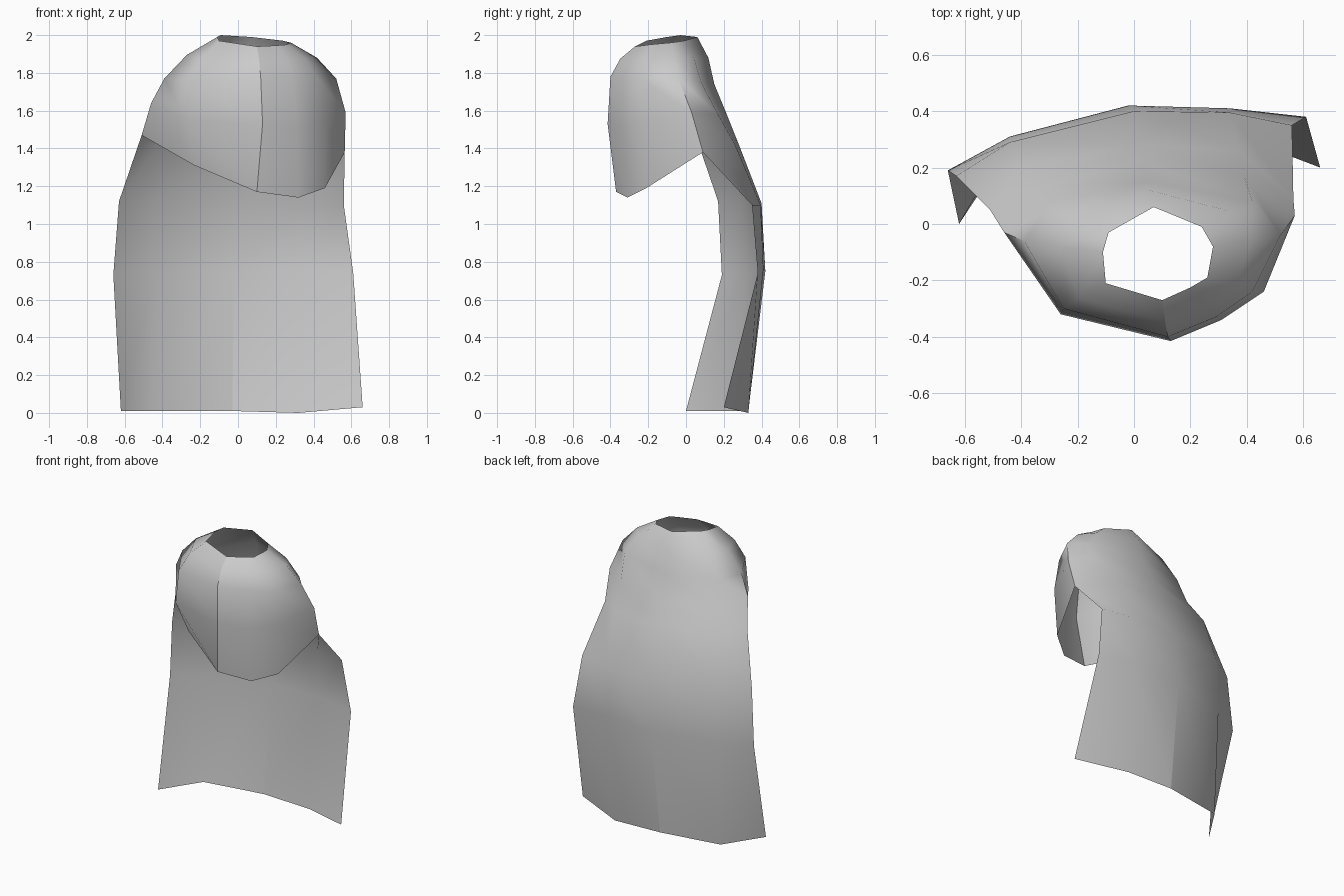
import bpy
import bmesh
from mathutils import Vector

if "Cube" in bpy.data.objects:
    bpy.data.objects.remove(bpy.data.objects["Cube"])

# Cowl rings, counter-clockwise from the left side: left, 4 front, right, 3 back
neck = [(-.11, -.10, 1.99), (-.10, -.21, 1.97), (.10, -.27, 1.94), (.20, -.225, 1.945),
        (.26, -.19, 1.95), (.28, -.08, 1.96), (.24, -.01, 1.97), (.07, .06, 1.99), (-.09, -.03, 2.0)]
shoulder = [(-.39, -.06, 1.77), (-.25, -.30, 1.76), (.12, -.40, 1.78), (.29, -.33, 1.78),
            (.42, -.24, 1.77), (.52, -.04, 1.77), (.42, .08, 1.75), (.05, .15, 1.74), (-.29, .08, 1.75)]
chest = [(-.46, -.03, 1.64), (-.26, -.32, 1.54), (.13, -.415, 1.53), (.31, -.34, 1.52),
         (.46, -.24, 1.54), (.57, .03, 1.59), (.39, .17, 1.58), (.03, .22, 1.57), (-.33, .13, 1.58)]
hem = [(-.51, .05, 1.47), (-.23, -.22, 1.31), (.10, -.37, 1.17), (.32, -.31, 1.14),
       (.46, -.21, 1.19), (.565, .09, 1.38), (.37, .26, 1.42), (.02, .28, 1.42), (-.41, .20, 1.44)]

# Back drape rows: right edge, back right, back middle, back left, left edge
drape = [
    [(.56, .35, 1.10), (.34, .395, 1.10), (0, .40, 1.11), (-.44, .29, 1.12), (-.63, .17, 1.12)],
    [(.61, .38, .74), (.34, .41, .76), (-.02, .42, .75), (-.44, .31, .74), (-.66, .19, .73)],
    [(.66, .20, .03), (.32, .33, 0), (-.03, .33, .01), (-.45, .26, .01), (-.62, 0, .01)],
]


def bulged_middle(upper, lower):
    """Ring halfway between two others, pushed slightly outward and up."""
    mids = [(Vector(a) + Vector(b)) / 2 for a, b in zip(upper, lower)]
    c = sum(mids, Vector()) / len(mids)
    return [Vector((c.x + (p.x - c.x) * 1.06, c.y + (p.y - c.y) * 1.06, p.z + .015)) for p in mids]


def bridge(bm, upper, lower, closed):
    n = len(upper)
    for i in range(n if closed else n - 1):
        j = (i + 1) % n
        bm.faces.new((upper[i], lower[i], lower[j], upper[j]))


bm = bmesh.new()

# Closed cowl around the neck opening
cowl = [[bm.verts.new(p) for p in ring]
        for ring in (neck, bulged_middle(neck, shoulder), shoulder, chest, hem)]
for a, b in zip(cowl, cowl[1:]):
    bridge(bm, a, b, True)

# Open drape hanging from the back half of the cowl
rows = [[cowl[-1][i] for i in (5, 6, 7, 8, 0)]]
rows += [[bm.verts.new(p) for p in row] for row in drape]
for a, b in zip(rows, rows[1:]):
    bridge(bm, a, b, False)

# Front seam and lower back pleat stay crisp
bm.verts.index_update()
seams = {frozenset((a[2].index, b[2].index)) for a, b in zip(cowl, cowl[1:])}
seams.add(frozenset((rows[2][2].index, rows[3][2].index)))

mesh = bpy.data.meshes.new("cape")
bm.to_mesh(mesh)
bm.free()
cape = bpy.data.objects.new("cape", mesh)
bpy.context.collection.objects.link(cape)
bpy.context.view_layer.objects.active = cape
cape.select_set(True)
bpy.ops.object.shade_smooth_by_angle(angle=1.0)
for e in mesh.edges:
    if frozenset(e.vertices) in seams:
        e.use_edge_sharp = True
